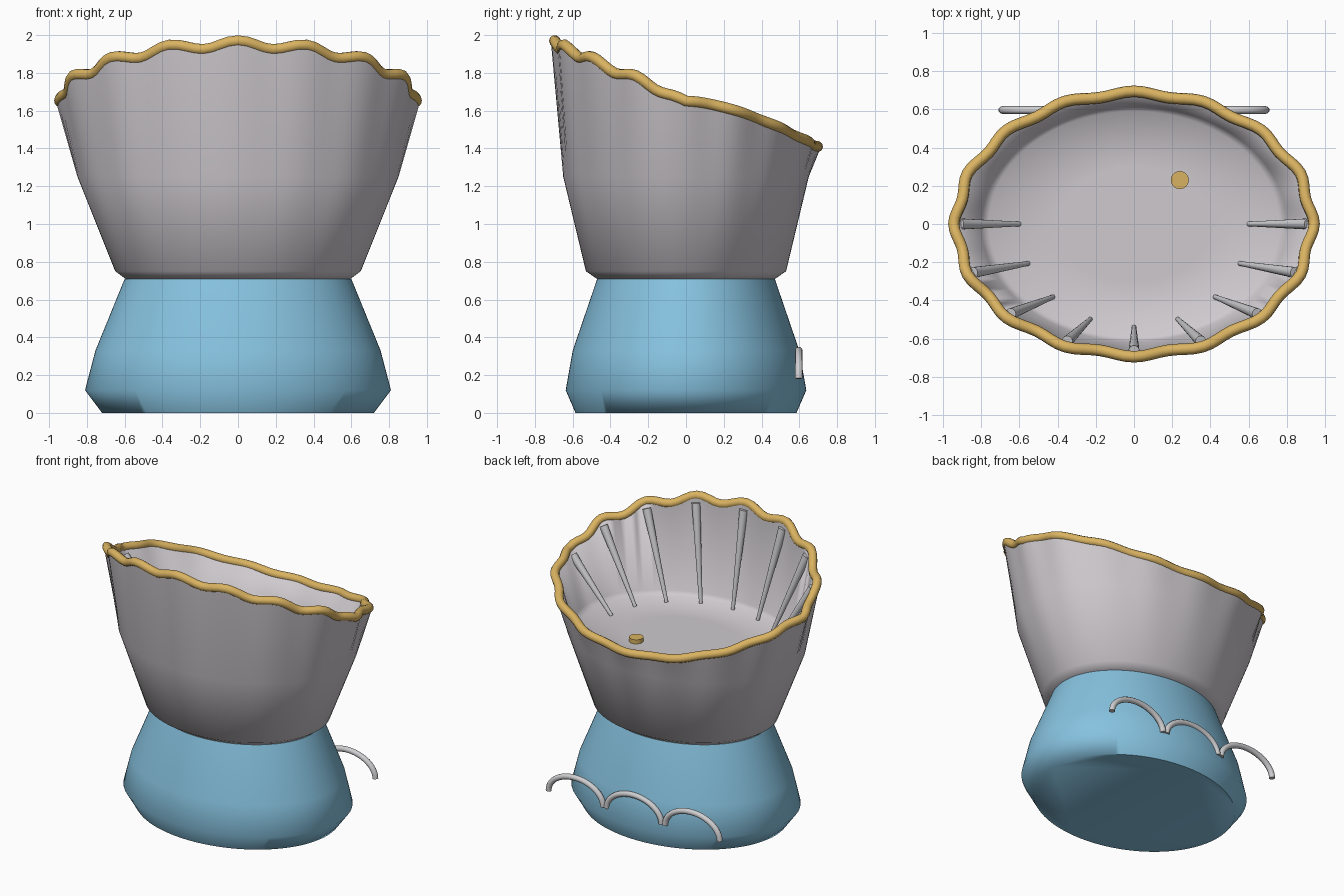
import bpy, bmesh, math
from mathutils import Vector

if "Cube" in bpy.data.objects:
    bpy.data.objects.remove(bpy.data.objects["Cube"])

N = 128


def material(name, col):
    m = bpy.data.materials.new(name)
    m.diffuse_color = (*col, 1)
    m.use_nodes = True
    m.node_tree.nodes["Principled BSDF"].inputs["Base Color"].default_value = m.diffuse_color
    return m


GREY = material("warm grey", (0.62, 0.59, 0.62))
BLUE = material("sky blue", (0.24, 0.54, 0.74))
GOLD = material("gold", (0.70, 0.45, 0.12))
SILVER = material("silver", (0.62, 0.62, 0.64))


def finish(name, bm, mat, angle=60):
    bmesh.ops.recalc_face_normals(bm, faces=bm.faces)
    me = bpy.data.meshes.new(name)
    bm.to_mesh(me)
    bm.free()
    ob = bpy.data.objects.new(name, me)
    bpy.context.collection.objects.link(ob)
    me.materials.append(mat)
    bpy.ops.object.select_all(action='DESELECT')
    ob.select_set(True)
    bpy.context.view_layer.objects.active = ob
    bpy.ops.object.shade_smooth_by_angle(angle=math.radians(angle))
    return ob


def ellipse(rx, ry, z, n=N):
    # angle 0 points to the front (-y)
    return [(rx * math.sin(t), -ry * math.cos(t), z)
            for t in (2 * math.pi * i / n for i in range(n))]


def loft(name, rings, mat, closed=False, angle=60):
    bm = bmesh.new()
    vs = [[bm.verts.new(p) for p in r] for r in rings]
    pairs = list(zip(vs, vs[1:])) + ([(vs[-1], vs[0])] if closed else [])
    for a, b in pairs:
        for i in range(len(a)):
            j = (i + 1) % len(a)
            bm.faces.new((a[i], a[j], b[j], b[i]))
    if not closed:
        bm.faces.new(vs[0])
        bm.faces.new(vs[-1])
    return finish(name, bm, mat, angle)


def rim_point(t, off=0.0, drop=0.0):
    # scalloped rim, high in front and low at the back
    c = math.cos(t)
    wave = math.cos(16 * t)
    s = 1 + 0.015 * wave
    if c > 0:
        z = 1.65 + 0.30 * c + 0.02 * wave * min(1, c / 0.3)
    else:
        z = 1.65 - 0.24 * abs(c) ** 1.6
    return Vector(((0.93 + off) * s * math.sin(t), -(0.685 + off) * s * math.cos(t), z - drop))


def rim_ring(off, drop=0.0):
    return [rim_point(2 * math.pi * i / N, off, drop) for i in range(N)]


def tube(name, pts, r, mat, cyclic=False):
    cu = bpy.data.curves.new(name, 'CURVE')
    cu.dimensions = '3D'
    cu.bevel_depth = r
    cu.bevel_resolution = 3
    cu.use_fill_caps = True
    sp = cu.splines.new('POLY')
    sp.points.add(len(pts) - 1)
    for p, q in zip(sp.points, pts):
        p.co = (*q, 1)
    sp.use_cyclic_u = cyclic
    sp.use_smooth = True
    ob = bpy.data.objects.new(name, cu)
    bpy.context.collection.objects.link(ob)
    cu.materials.append(mat)
    return ob


# base
loft("base", [ellipse(0.72, 0.585, 0), ellipse(0.81, 0.637, 0.12),
              ellipse(0.755, 0.6, 0.33), ellipse(0.6, 0.47, 0.71)], BLUE)

# shell: outer wall, over the rim, inner wall, floor
loft("shell", [ellipse(0.59, 0.465, 0.705), ellipse(0.65, 0.53, 0.75),
               ellipse(0.85, 0.65, 1.25), rim_ring(0.02), rim_ring(-0.025),
               ellipse(0.80, 0.615, 1.28), ellipse(0.76, 0.59, 1.25),
               ellipse(0.4, 0.3, 1.25)], GREY, angle=80)

# gold rim trim
tube("rim_trim", rim_ring(0.0), 0.03, GOLD, True)

# tapered ribs inside the front half
for k in range(-4, 5):
    t = k * math.pi / 8
    top = rim_point(t, -0.03, 0.04)
    low = Vector((0.6 * math.sin(t), -0.54 * math.cos(t), 1.25))
    d = top - low
    bm = bmesh.new()
    bmesh.ops.create_cone(bm, cap_ends=True, segments=16, radius1=0.012,
                          radius2=0.029, depth=d.length)
    bm.transform(d.to_track_quat('Z', 'Y').to_matrix().to_4x4())
    bmesh.ops.translate(bm, verts=bm.verts, vec=(top + low) / 2)
    finish("rib", bm, SILVER)

# button on the floor
bm = bmesh.new()
bmesh.ops.create_cone(bm, cap_ends=True, segments=32, radius1=0.047, radius2=0.047, depth=0.03)
bmesh.ops.translate(bm, verts=bm.verts, vec=(0.24, 0.23, 1.265))
finish("floor_button", bm, GOLD)

# three arches on the back of the base
for cx in (-0.47, 0, 0.47):
    pts = [(cx + 0.22 * math.cos(a), 0.597, 0.182 + 0.148 * math.sin(a))
           for a in (math.pi * i / 24 for i in range(25))]
    tube("back_arch", pts, 0.02, SILVER)
